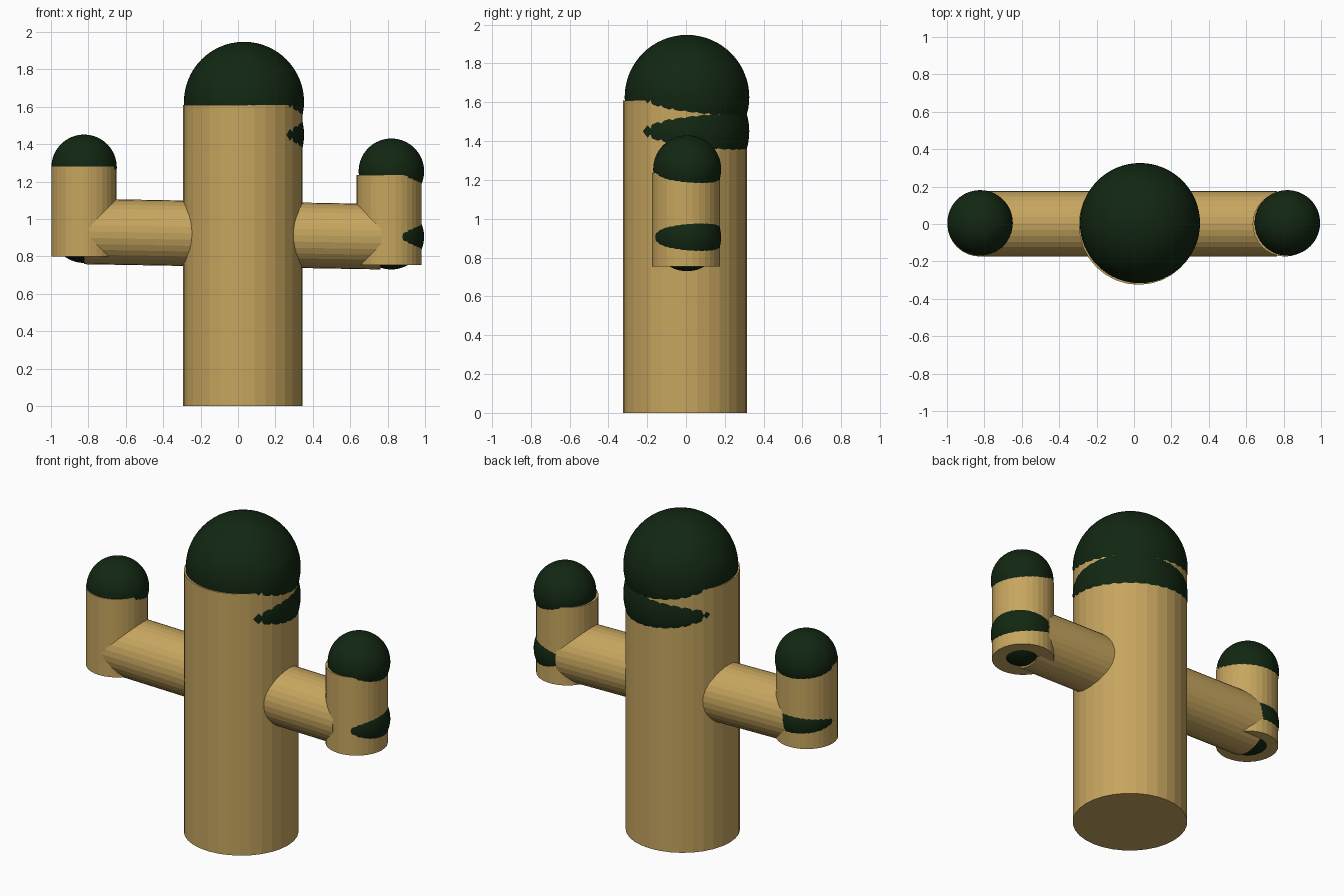
import bpy
from mathutils import Vector

cube = bpy.data.objects.get("Cube")
if cube:
    bpy.data.objects.remove(cube)


def material(name, colour):
    mat = bpy.data.materials.new(name)
    mat.use_nodes = True
    mat.diffuse_color = colour
    mat.node_tree.nodes["Principled BSDF"].inputs["Base Color"].default_value = colour
    return mat


tan = material("tan", (0.57, 0.38, 0.115, 1))
green = material("dark_green", (0.006, 0.02, 0.006, 1))


def rod(name, start, end, radius):
    """Flat-shaded cylinder between two points."""
    start, end = Vector(start), Vector(end)
    axis = end - start
    bpy.ops.mesh.primitive_cylinder_add(
        vertices=32, radius=radius, depth=axis.length, location=(start + end) / 2,
        rotation=axis.to_track_quat("Z", "Y").to_euler())
    obj = bpy.context.object
    obj.name = name
    obj.data.materials.append(tan)


def ball(name, centre, radius):
    """Smooth green sphere."""
    bpy.ops.mesh.primitive_uv_sphere_add(
        segments=64, ring_count=32, radius=radius, location=centre)
    obj = bpy.context.object
    obj.name = name
    obj.data.materials.append(green)
    bpy.ops.object.shade_smooth()


# Trunk with its cap and the inner ball that breaks through near the top
rod("trunk", (0.025, -0.005, 0), (0.025, -0.005, 1.61), 0.32)
ball("trunk_cap", (0.032, 0.005, 1.626), 0.321)
ball("trunk_inner_ball", (0.032, 0.005, 1.45), 0.321)

# Slightly sloping crossbar that forms both horizontal arms
rod("crossbar", (-0.82, 0.002, 0.933), (0.765, 0.002, 0.905), 0.175)

# Upright arms: side, post x, ball x, bottom, top, elbow height, cap height
arms = [
    ("right", -0.824, -0.823, 0.80, 1.28, 0.94, 1.276),
    ("left", 0.808, 0.82, 0.755, 1.235, 0.905, 1.255),
]
for side, post_x, ball_x, bottom, top, elbow_z, cap_z in arms:
    rod(side + "_arm_post", (post_x, 0, bottom), (post_x, 0, top), 0.174)
    ball(side + "_arm_cap", (ball_x, 0.006, cap_z), 0.175)
    ball(side + "_elbow_ball", (ball_x, 0.006, elbow_z), 0.175)
